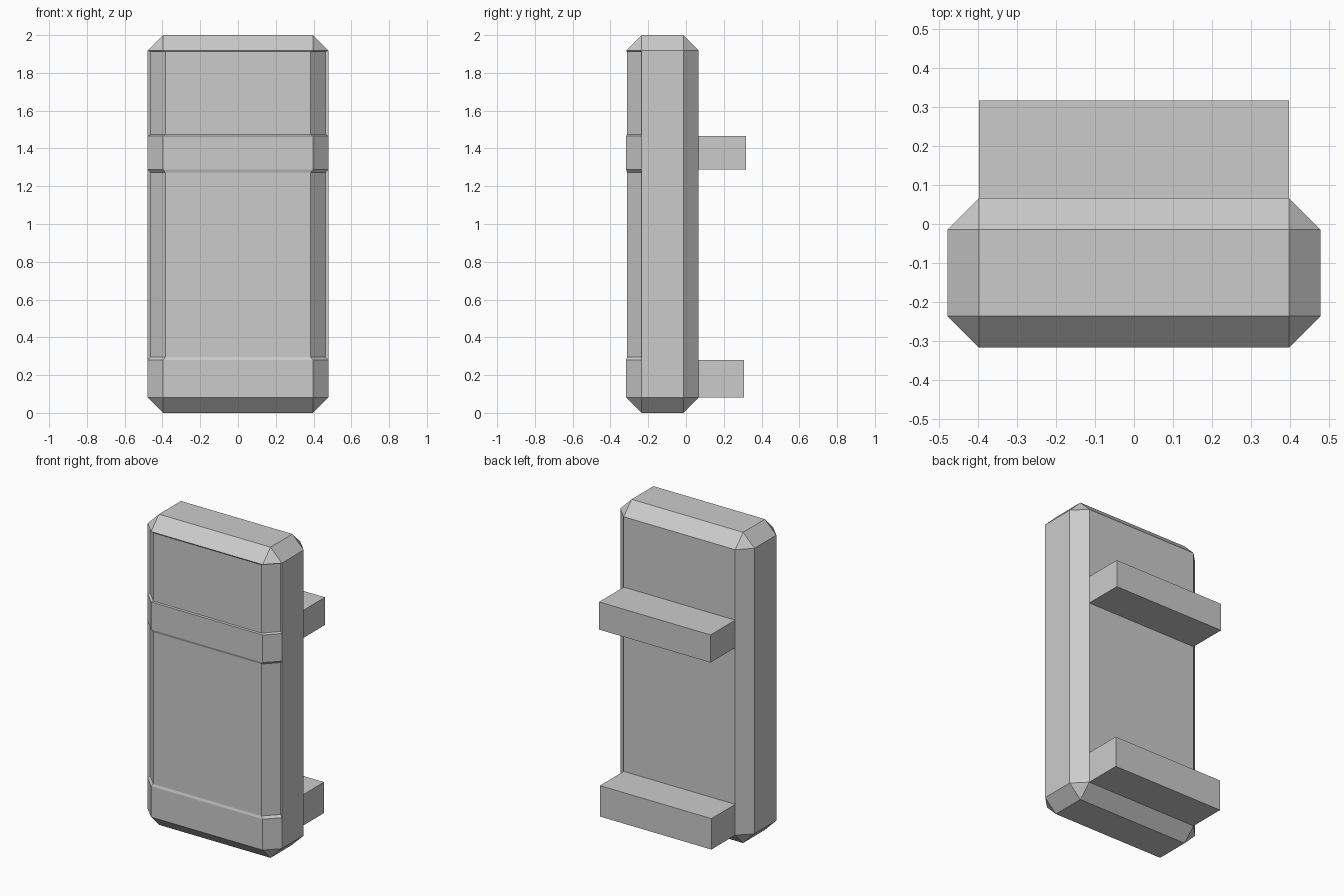
import bpy, bmesh
from mathutils import Matrix, Vector

if "Cube" in bpy.data.objects:
    bpy.data.objects.remove(bpy.data.objects["Cube"])


def box(name, lo, hi):
    lo, hi = Vector(lo), Vector(hi)
    bm = bmesh.new()
    bmesh.ops.create_cube(bm, size=1, matrix=Matrix.Translation((lo + hi) / 2)
                          @ Matrix.Diagonal((hi - lo).to_4d()))
    return name, bm


def finish(name, bm):
    bmesh.ops.recalc_face_normals(bm, faces=bm.faces)
    me = bpy.data.meshes.new(name)
    bm.to_mesh(me)
    bm.free()
    bpy.context.collection.objects.link(bpy.data.objects.new(name, me))


# Chamfered body slab
name, bm = box("body", (-0.478, -0.317, 0), (0.478, 0.067, 2))
bmesh.ops.bevel(bm, geom=bm.edges[:], offset=0.081, offset_type='OFFSET',
                segments=1, affect='EDGES', profile=0.5)
for v in bm.verts:  # chamfer legs are exactly 0.081 on each axis
    v.co = v.co.copy()

# Horizontal cuts that border the two front panels
for z in (0.28, 1.288, 1.466):
    bmesh.ops.bisect_plane(bm, geom=bm.verts[:] + bm.edges[:] + bm.faces[:],
                           plane_co=(0, 0, z), plane_no=(0, 0, 1))
bm.normal_update()

# Slightly shrunken, recessed front panels wrapping over the side chamfers
for z0, z1 in ((0.28, 1.288), (1.466, 1.92)):
    faces = [f for f in bm.faces if f.normal.y < -0.5 and abs(f.normal.z) < 0.1
             and z0 < f.calc_center_median().z < z1]
    new = bmesh.ops.extrude_face_region(bm, geom=faces)["geom"]
    old = [f for f in faces if f.is_valid]
    if old:
        bmesh.ops.delete(bm, geom=old, context='FACES')
    mid = (z0 + z1) / 2
    for v in new:
        if isinstance(v, bmesh.types.BMVert):
            v.co.x *= 0.97
            v.co.y += 0.005
            v.co.z = mid + (v.co.z - mid) * 0.97
finish(name, bm)

# Two rear bars
for name, z0, z1, y1 in (("lower_back_bar", 0.081, 0.28, 0.308),
                         ("upper_back_bar", 1.288, 1.466, 0.317)):
    finish(*box(name, (-0.397, 0.06, z0), (0.397, y1, z1)))
